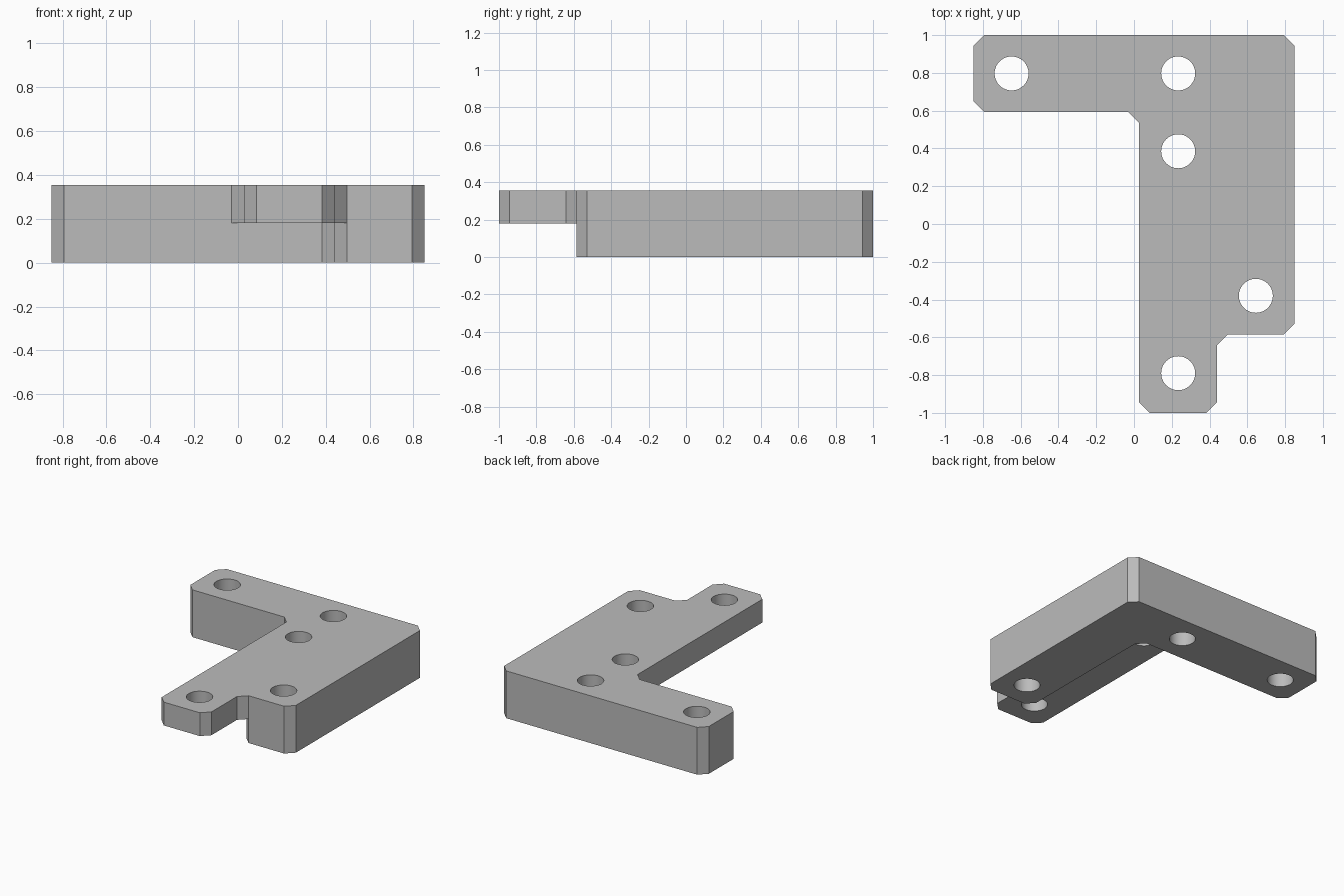
import bpy
import bmesh
import math

cube = bpy.data.objects.get("Cube")
if cube:
    bpy.data.objects.remove(cube, do_unlink=True)

HEIGHT, STEP, CHAMFER = 0.355, 0.18, 0.057

grey = bpy.data.materials.new("plain_grey")
grey.use_nodes = True
colour = (0.5, 0.5, 0.5, 1)
grey.diffuse_color = colour
grey.node_tree.nodes["Principled BSDF"].inputs["Base Color"].default_value = colour


def chamfered(corners):
    """Cut every corner of a right-angled outline at 45 degrees."""
    points = []
    for i, (x, y) in enumerate(corners):
        for nx, ny in (corners[i - 1], corners[(i + 1) % len(corners)]):
            length = math.hypot(nx - x, ny - y)
            points.append((x + (nx - x) / length * CHAMFER,
                           y + (ny - y) / length * CHAMFER))
    return points


def prism(name, points, bottom, top):
    bm = bmesh.new()
    face = bm.faces.new([bm.verts.new((x, y, bottom)) for x, y in points])
    result = bmesh.ops.extrude_face_region(bm, geom=[face])
    moved = [v for v in result["geom"] if isinstance(v, bmesh.types.BMVert)]
    bmesh.ops.translate(bm, vec=(0, 0, top - bottom), verts=moved)
    bmesh.ops.recalc_face_normals(bm, faces=bm.faces)
    mesh = bpy.data.meshes.new(name)
    bm.to_mesh(mesh)
    bm.free()
    mesh.materials.append(grey)
    obj = bpy.data.objects.new(name, mesh)
    bpy.context.collection.objects.link(obj)
    return obj


def combine(target, other, operation):
    mod = target.modifiers.new(operation.lower(), "BOOLEAN")
    mod.operation, mod.solver, mod.object = operation, "EXACT", other
    bpy.ops.object.modifier_apply(modifier=mod.name)
    bpy.data.objects.remove(other, do_unlink=True)


# Upper plate: back arm, broad front arm and narrow tongue
upper = [(-0.85, 1), (-0.85, 0.592), (0.027, 0.592), (0.027, -1),
         (0.44, -1), (0.44, -0.585), (0.85, -0.585), (0.85, 1)]
bracket = prism("corner_bracket", chamfered(upper), STEP, HEIGHT)
bpy.context.view_layer.objects.active = bracket
bracket.select_set(True)

# Lower plate: plain L shape below the upper one
lower = [(-0.85, 1), (-0.85, 0.592), (0.44, 0.592),
         (0.44, -0.585), (0.85, -0.585), (0.85, 1)]
combine(bracket, prism("lower_plate", chamfered(lower), 0, STEP), "UNION")

# Through holes
SIDES, RADIUS = 48, 0.09
for cx, cy in [(-0.648, 0.797), (0.234, 0.797), (0.234, 0.385),
               (0.645, -0.38), (0.234, -0.79)]:
    ring = [(cx + RADIUS * math.cos(math.tau * i / SIDES),
             cy + RADIUS * math.sin(math.tau * i / SIDES)) for i in range(SIDES)]
    cutter = prism("hole_cutter", ring, -0.1, HEIGHT + 0.1)
    cutter.hide_render = True
    combine(bracket, cutter, "DIFFERENCE")

# Merge coplanar side faces, then smooth the holes only
clean = bracket.modifiers.new("merge_flat", "DECIMATE")
clean.decimate_type, clean.angle_limit = "DISSOLVE", math.radians(1)
bpy.ops.object.modifier_apply(modifier=clean.name)
bpy.ops.object.shade_smooth_by_angle(angle=math.radians(30))
